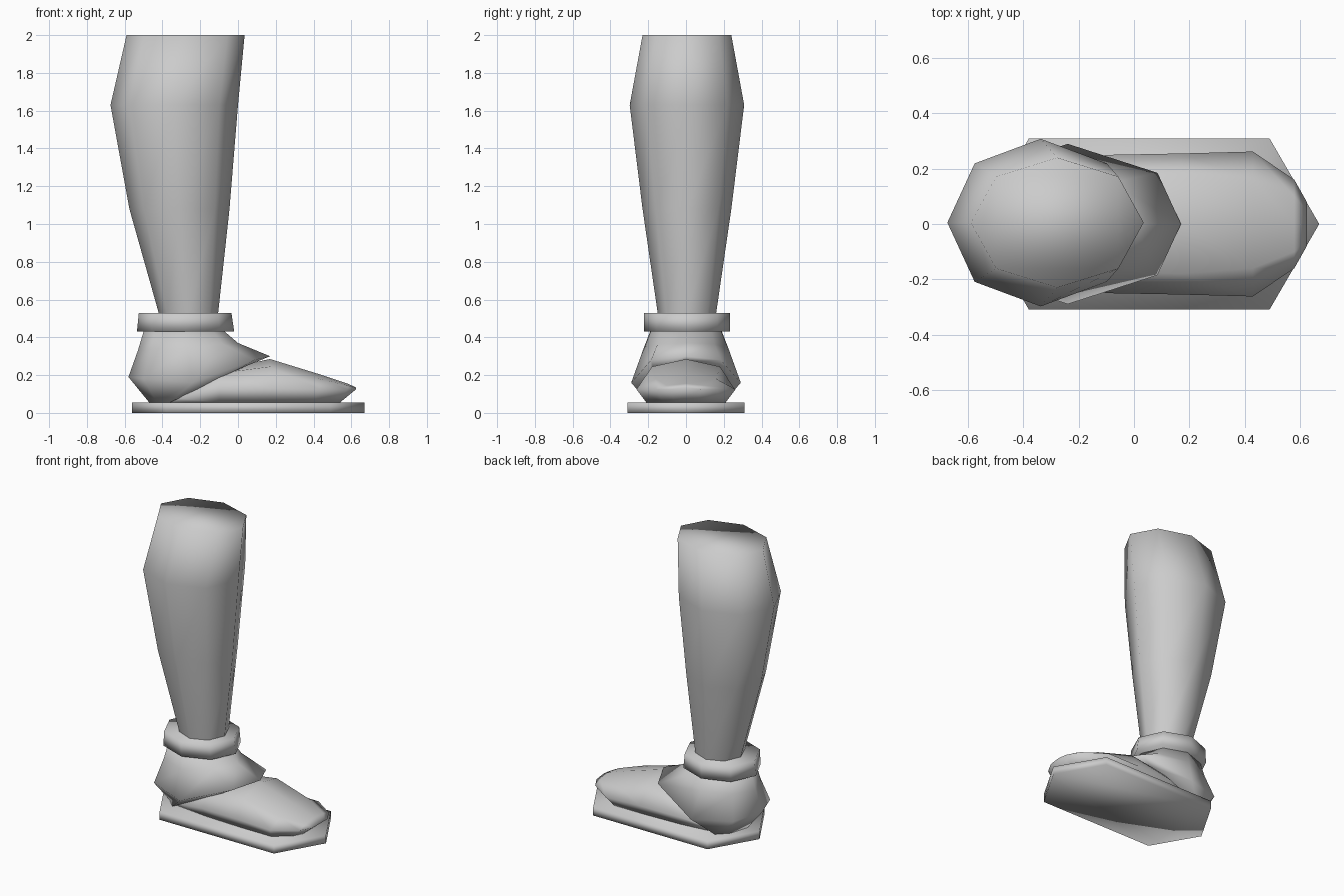
import bpy, bmesh
from math import cos, sin, pi


def loft(name, rings):
    """Skin a stack of equal-sized rings, cap both ends, smooth shade."""
    bm = bmesh.new()
    loops = [[bm.verts.new(p) for p in r] for r in rings]
    n = len(loops[0])
    for a, b in zip(loops, loops[1:]):
        for i in range(n):
            j = (i + 1) % n
            bm.faces.new((a[i], a[j], b[j], b[i]))
    bm.faces.new(loops[0][::-1])
    bm.faces.new(loops[-1])
    bmesh.ops.recalc_face_normals(bm, faces=bm.faces)
    for f in bm.faces:
        f.smooth = True
    me = bpy.data.meshes.new(name)
    bm.to_mesh(me)
    bm.free()
    ob = bpy.data.objects.new(name, me)
    bpy.context.collection.objects.link(ob)
    return ob


def octagon(z, x0, x1, ry):
    cx, rx = (x0 + x1) / 2, (x1 - x0) / 2
    return [(cx + rx * cos(i * pi / 4), 0.005 + ry * sin(i * pi / 4), z) for i in range(8)]


def mirrored(half):
    """Close a half outline whose first and last points may lie on y = 0."""
    return half + [(x, -y, z) for x, y, z in reversed(half) if y > 0]


# Sole plate
hexagon = [(0.67, 0), (0.49, 0.31), (-0.38, 0.31), (-0.56, 0)]
loft("sole", [mirrored([(x, y, z) for x, y in hexagon]) for z in (0, 0.055)])

# Lower leg
loft("lower_leg", [octagon(*r) for r in (
    (0.50, -0.41, -0.11, 0.15), (0.53, -0.42, -0.105, 0.155),
    (1.08, -0.575, -0.045, 0.235), (1.63, -0.675, 0.0, 0.303),
    (2.0, -0.59, 0.035, 0.235))])

# Ankle cuff
loft("ankle_cuff", [octagon(0.43, -0.535, -0.02, 0.227),
                    octagon(0.53, -0.525, -0.035, 0.227)])

# Heel and ankle wrap: tilted eight-sided rings, front to back
loft("ankle_wrap", [mirrored(r) for r in (
    [(0.09, 0, 0.27), (0.0, 0.17, 0.23), (-0.36, 0.20, 0.055), (-0.43, 0.13, 0.055), (-0.47, 0, 0.055)],
    [(0.17, 0, 0.30), (0.085, 0.185, 0.28), (-0.24, 0.29, 0.16), (-0.50, 0.20, 0.18), (-0.58, 0, 0.19)],
    [(0.0, 0, 0.37), (-0.08, 0.15, 0.365), (-0.27, 0.225, 0.34), (-0.46, 0.15, 0.34), (-0.53, 0, 0.33)],
    [(-0.07, 0, 0.43), (-0.13, 0.135, 0.43), (-0.285, 0.19, 0.43), (-0.44, 0.135, 0.43), (-0.50, 0, 0.43)])])


# Forefoot: cross-sections along x, each bottom, side, shoulder, crown
def section(xb, yb, x, ym, zm, yu, zu, zt):
    return mirrored([(xb, yb, 0.055), (x, ym, zm), (x, yu, zu), (x, 0, zt)])


loft("forefoot", [section(*s) for s in (
    (-0.36, 0.17, -0.34, 0.19, 0.08, 0.12, 0.12, 0.14),
    (-0.10, 0.20, -0.10, 0.25, 0.13, 0.17, 0.21, 0.23),
    (0.17, 0.21, 0.17, 0.255, 0.13, 0.18, 0.245, 0.285),
    (0.40, 0.21, 0.43, 0.262, 0.125, 0.16, 0.18, 0.205),
    (0.51, 0.12, 0.58, 0.16, 0.125, 0.10, 0.145, 0.155),
    (0.54, 0.06, 0.625, 0.08, 0.125, 0.05, 0.13, 0.135))])
